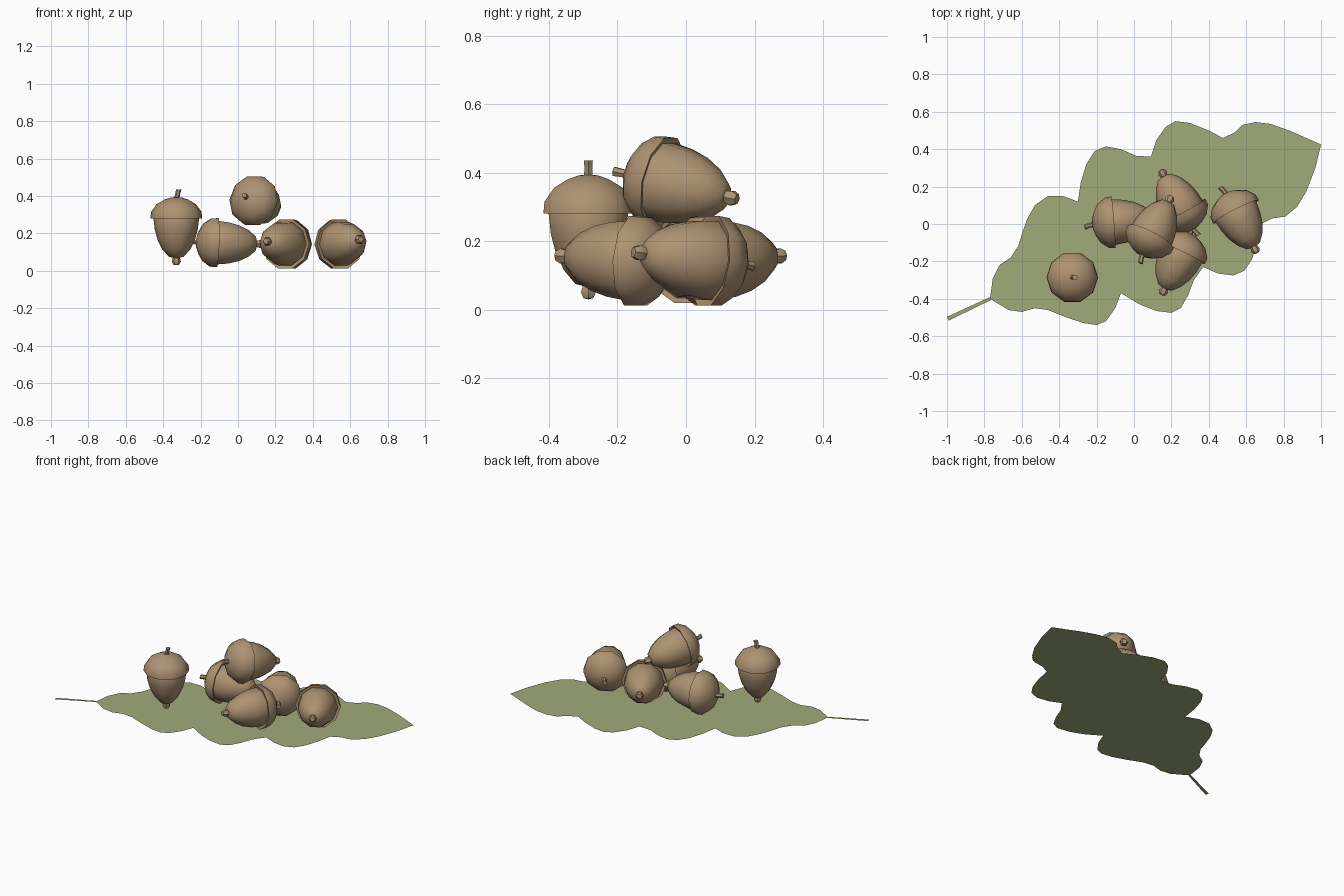
import bpy
import bmesh
from math import cos, sin, pi, radians
from mathutils import Vector

cube = bpy.data.objects.get("Cube")
if cube:
    bpy.data.objects.remove(cube, do_unlink=True)


def make_material(name, colour):
    material = bpy.data.materials.new(name)
    material.use_nodes = True
    material.diffuse_color = (*colour, 1)
    shader = material.node_tree.nodes["Principled BSDF"]
    shader.inputs["Base Color"].default_value = (*colour, 1)
    shader.inputs["Roughness"].default_value = 0.8
    return material


brown = make_material("acorn brown", (0.42, 0.29, 0.17))
green = make_material("leaf green", (0.35, 0.41, 0.195))


def make_object(name, bm, material):
    mesh = bpy.data.meshes.new(name)
    bm.to_mesh(mesh)
    bm.free()
    mesh.materials.append(material)
    obj = bpy.data.objects.new(name, mesh)
    bpy.context.collection.objects.link(obj)
    return obj


def lathe(bm, profile, sides, lean=0.0):
    """Spin (radius, height) points around z; the axis can lean towards x."""
    base = profile[0][1]
    rings = []
    for radius, height in profile:
        shift = lean * (height - base)
        if radius == 0:
            rings.append([bm.verts.new((shift, 0, height))] * sides)
            continue
        angles = [2 * pi * (i + 0.5) / sides + pi / 2 for i in range(sides)]
        rings.append([bm.verts.new((shift + radius * cos(a), radius * sin(a), height))
                      for a in angles])
    for low, high in zip(rings, rings[1:]):
        for i in range(sides):
            j = (i + 1) % sides
            corners = [low[i], low[j], high[j], high[i]]
            bm.faces.new(list(dict.fromkeys(corners)))


# Acorn parts, with the rim of the cap at height zero
NUT = [(0, -0.215), (0.04, -0.205), (0.075, -0.165), (0.1, -0.115),
       (0.115, -0.06), (0.122, 0), (0.11, 0.03)]
KNOB = [(0, -0.25), (0.016, -0.247), (0.025, -0.23), (0.017, -0.205), (0, -0.2)]
CAP = [(0.11, 0.008), (0.138, 0), (0.135, 0.035), (0.105, 0.076),
       (0.064, 0.1), (0.03, 0.112), (0, 0.114)]
STALK = [(0.016, 0.1), (0.013, 0.13), (0.015, 0.155), (0, 0.155)]


def add_acorn(name, rim, tip_direction):
    bm = bmesh.new()
    lathe(bm, NUT, 10)
    lathe(bm, KNOB, 6)
    lathe(bm, CAP, 10)
    lathe(bm, STALK, 6, lean=0.25)
    bmesh.ops.recalc_face_normals(bm, faces=bm.faces)
    obj = make_object(name, bm, brown)
    obj.location = rim
    up = -Vector(tip_direction)
    obj.rotation_mode = "QUATERNION"
    if up.z < 0.99:
        obj.rotation_quaternion = up.to_track_quat("Z", "Y")
    bpy.ops.object.select_all(action="DESELECT")
    obj.select_set(True)
    bpy.context.view_layer.objects.active = obj
    bpy.ops.object.shade_smooth_by_angle(angle=radians(45))


add_acorn("standing_acorn", (-0.33, -0.285, 0.28), (0, 0, -1))
add_acorn("right_acorn", (-0.11, 0.01, 0.15), (1, 0.08, -0.03))
add_acorn("back_acorn", (0.26, 0.07, 0.143), (-0.47, 0.88, 0.06))
add_acorn("front_acorn", (0.255, -0.155, 0.143), (-0.43, -0.9, 0.06))
add_acorn("left_acorn", (0.545, 0.065, 0.143), (0.45, -0.88, 0.1))
add_acorn("top_acorn", (0.09, -0.067, 0.372), (0.44, 0.87, -0.2))

# Lobed leaf: two flat halves that meet along the midrib
BASE, TIP = (-0.77, -0.4), (1.0, 0.425)
BACK_EDGE = [
    (-0.755, -0.29), (-0.72, -0.22), (-0.66, -0.18), (-0.62, -0.12), (-0.595, -0.04),
    (-0.57, 0.03), (-0.53, 0.1), (-0.46, 0.15), (-0.38, 0.15), (-0.3, 0.12),
    (-0.285, 0.22), (-0.255, 0.32), (-0.21, 0.39), (-0.15, 0.415), (-0.07, 0.4),
    (0.01, 0.365), (0.09, 0.36), (0.12, 0.45), (0.17, 0.52), (0.22, 0.55),
    (0.3, 0.54), (0.4, 0.5), (0.475, 0.46), (0.54, 0.49), (0.58, 0.53),
    (0.65, 0.545), (0.73, 0.535), (0.83, 0.5)]
FRONT_EDGE = [
    (-0.67, -0.46), (-0.6, -0.47), (-0.53, -0.45), (-0.46, -0.46), (-0.36, -0.5),
    (-0.27, -0.53), (-0.2, -0.54), (-0.15, -0.52), (-0.1, -0.45), (-0.07, -0.37),
    (0.03, -0.43), (0.12, -0.465), (0.2, -0.475), (0.25, -0.45), (0.29, -0.38),
    (0.32, -0.3), (0.37, -0.23), (0.45, -0.265), (0.53, -0.275), (0.59, -0.25),
    (0.63, -0.19), (0.66, -0.1), (0.68, 0), (0.74, 0.03), (0.81, 0.04),
    (0.87, 0.09), (0.92, 0.17), (0.97, 0.3)]

leaf = bmesh.new()
base = leaf.verts.new((*BASE, 0))
tip = leaf.verts.new((*TIP, 0))
for edge in (BACK_EDGE, FRONT_EDGE):
    leaf.faces.new([base] + [leaf.verts.new((x, y, 0)) for x, y in edge] + [tip])
for face in leaf.faces:
    face.normal_update()
    if face.normal.z < 0:
        face.normal_flip()
make_object("leaf", leaf, green)

# Flat leaf stem
start, end = Vector((-0.995, -0.506, 0)), Vector((*BASE, 0))
along = (end - start).normalized()
side = Vector((-along.y, along.x, 0))
stem = bmesh.new()
stem.faces.new([stem.verts.new(p) for p in (
    start - side * 0.011, end - side * 0.008, end + side * 0.008, start + side * 0.011)])
make_object("leaf_stem", stem, green)
